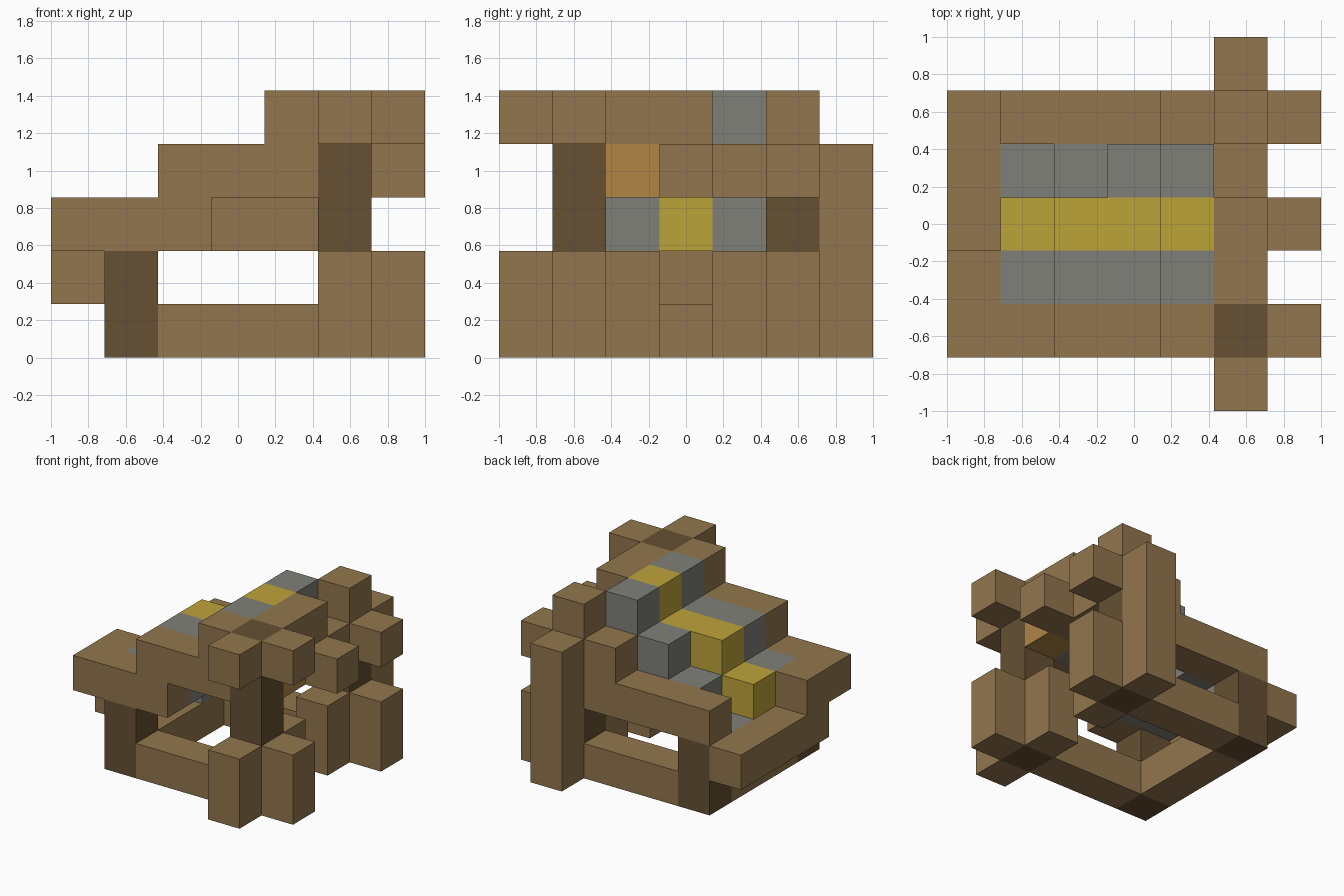
import bpy, bmesh
from math import radians
from mathutils import Vector
from itertools import product

cube = bpy.data.objects.get("Cube")
if cube:
    bpy.data.objects.remove(cube, do_unlink=True)

U = 2 / 7  # edge of one block


def linear(c):
    c /= 255
    return c / 12.92 if c <= 0.04045 else ((c + 0.055) / 1.055) ** 2.4


def material(name, *rgb):
    m = bpy.data.materials.new(name)
    m.use_nodes = True
    col = tuple(linear(c) for c in rgb) + (1,)
    m.diffuse_color = col
    bsdf = next(n for n in m.node_tree.nodes if n.type == 'BSDF_PRINCIPLED')
    bsdf.inputs["Base Color"].default_value = col
    return m


plank = material("plank brown", 146, 118, 77)
log = material("dark log", 102, 80, 51)
stone = material("stone grey", 127, 128, 121)
straw = material("straw yellow", 190, 163, 58)
lamp = material("warm orange", 176, 133, 69)

# Each part: block runs written as "x y z", a run as first-last
PARTS = {
    # corner logs
    "front_gable_log": (log, ["5 1 0-4"]),
    "back_gable_log": (log, ["5 5 0-3"]),
    "front_low_log": (log, ["1 1 0-1"]),
    "back_low_log": (log, ["1 5 0-1"]),
    # ground beams and braces round the logs
    "front_ground_beam": (plank, ["2-4 1 0"]),
    "back_ground_beam": (plank, ["2-4 5 0"]),
    "end_ground_beam": (plank, ["1 2-4 0"]),
    "front_gable_braces": (plank, ["5 0 0-1", "6 1 0-1", "5 2 0-1"]),
    "back_gable_braces": (plank, ["5 4 0-1", "6 5 0-1", "5 6 0-3"]),
    # stepped roof edges
    "front_roof_edge": (plank, ["0-2 1 2", "2-4 1 3", "4 1 4"]),
    "back_roof_edge": (plank, ["1-4 5 2", "4 5 3", "5 5 4"]),
    "end_eave": (plank, ["0 2-5 1", "0 2 2"]),
    "gable_ridge": (plank, ["5 2-3 4", "5 3-4 3"]),
    "gable_ends": (plank, ["5 0 4", "6 1 4", "6 3 3", "6 5 3"]),
    # roof fill
    "front_stone_strip": (stone, ["1-2 2 2", "2-4 2 3", "4 2 4"]),
    "middle_straw_strip": (straw, ["1-2 3 2", "2-4 3 3", "4 3 4"]),
    "back_stone_strip": (stone, ["1 4 1", "2 4 2", "3-4 4 3", "4 4 4"]),
    "hanging_lamp": (lamp, ["5 2 3"]),
}


def cells(run):
    spans = [[int(n) for n in s.split("-")] for s in run.split()]
    return product(*(range(s[0], s[-1] + 1) for s in spans))


blocks = {name: {c for r in runs for c in cells(r)} for name, (_, runs) in PARTS.items()}
solid = set().union(*blocks.values())


def build(name, mat):
    """Mesh one part, leaving out faces hidden between touching blocks."""
    bm = bmesh.new()
    for c in blocks[name]:
        for axis, side in product(range(3), (0, 1)):
            near = list(c)
            near[axis] += 2 * side - 1
            if tuple(near) in solid:
                continue
            u, v = (axis + 1) % 3, (axis + 2) % 3
            ring = []
            for du, dv in ((0, 0), (1, 0), (1, 1), (0, 1)):
                p = Vector(c)
                p[axis] += side
                p[u] += du
                p[v] += dv
                ring.append(bm.verts.new((p.x * U - 1, p.y * U - 1, p.z * U)))
            bm.faces.new(ring if side else ring[::-1])
    bmesh.ops.remove_doubles(bm, verts=bm.verts, dist=0.001)
    bmesh.ops.dissolve_limit(bm, angle_limit=radians(1), verts=bm.verts, edges=bm.edges)
    mesh = bpy.data.meshes.new(name)
    bm.to_mesh(mesh)
    bm.free()
    mesh.materials.append(mat)
    bpy.context.collection.objects.link(bpy.data.objects.new(name, mesh))


for part, (mat, _) in PARTS.items():
    build(part, mat)
